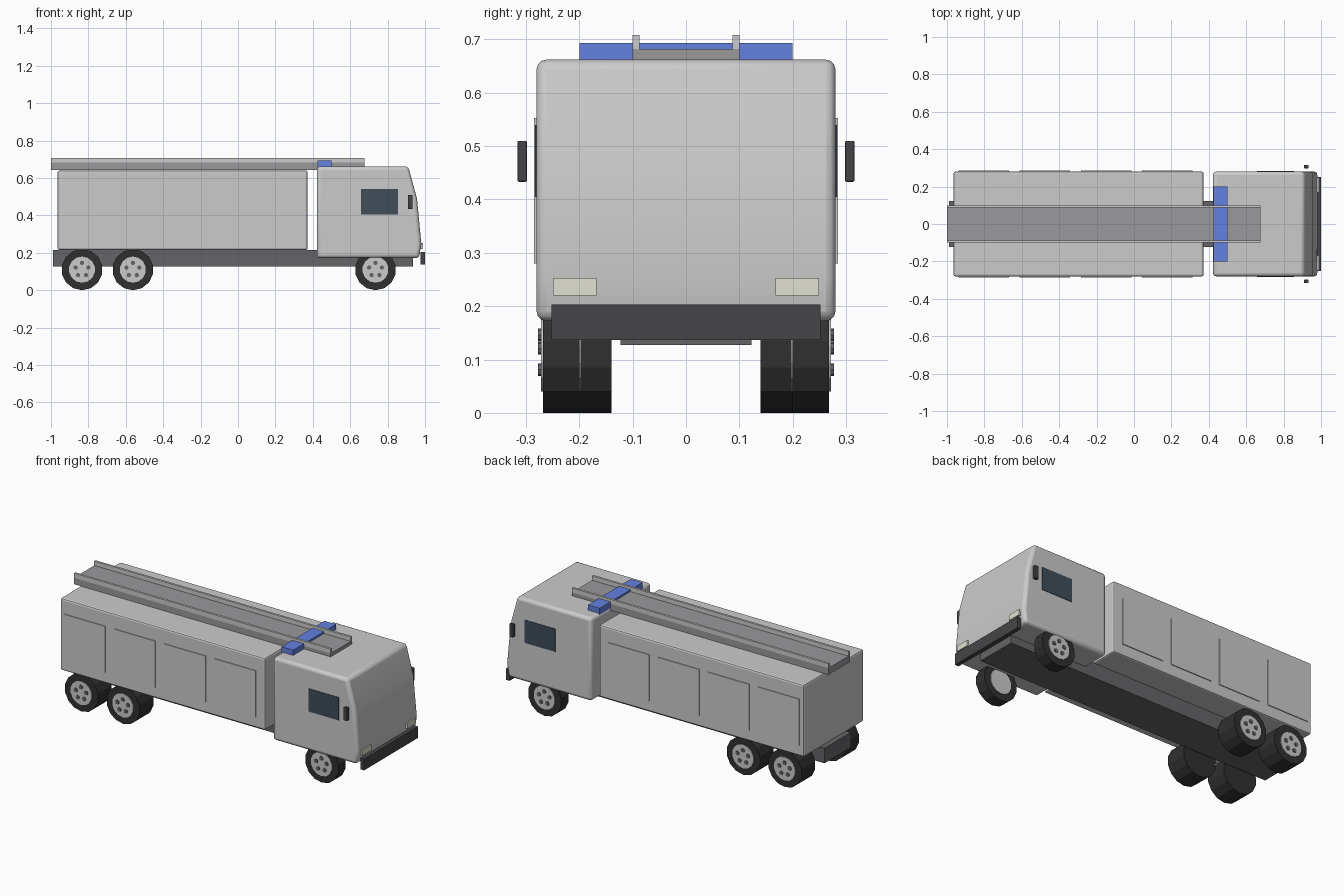
import bpy, bmesh
from math import radians, sin, cos, pi

if "Cube" in bpy.data.objects:
    bpy.data.objects.remove(bpy.data.objects["Cube"])


def mat(name, rgb):
    m = bpy.data.materials.new(name)
    m.diffuse_color = (*rgb, 1)
    m.use_nodes = True
    m.node_tree.nodes["Principled BSDF"].inputs["Base Color"].default_value = m.diffuse_color
    return m


RUBBER = mat("rubber", (0.03, 0.03, 0.03))
FRAME = mat("frame", (0.13, 0.13, 0.14))
TRIM = mat("trim", (0.06, 0.06, 0.065))
GLASS = mat("glass", (0.05, 0.075, 0.1))
BLUE = mat("blue", (0.13, 0.22, 0.75))
LAMP = mat("lamp", (0.75, 0.75, 0.65))
METAL = mat("metal", (0.32, 0.32, 0.34))


def finish(ob, material=None, bevel=0, segments=2):
    if material:
        ob.data.materials.append(material)
    if bevel:
        b = ob.modifiers.new("bevel", 'BEVEL')
        b.width, b.segments = bevel, segments
        b.limit_method, b.angle_limit = 'ANGLE', radians(30)
    return ob


def box(name, x, y, z, material=None, bevel=0, segments=2):
    bpy.ops.mesh.primitive_cube_add(
        size=1, location=(sum(x) / 2, sum(y) / 2, sum(z) / 2))
    ob = bpy.context.object
    ob.name = name
    ob.scale = (x[1] - x[0], y[1] - y[0], z[1] - z[0])
    bpy.ops.object.transform_apply(location=False, rotation=False, scale=True)
    return finish(ob, material, bevel, segments)


def pair(name, x, y, z, *args):
    box(name + "_right", x, (-y[1], -y[0]), z, *args)
    box(name + "_left", x, y, z, *args)


def disc(name, x, y, z, r, sides, material=None):
    bpy.ops.mesh.primitive_cylinder_add(
        vertices=sides, radius=r, depth=abs(y[1] - y[0]),
        location=(x, sum(y) / 2, z), rotation=(pi / 2, 0, 0))
    bpy.context.object.name = name
    return finish(bpy.context.object, material)


# Cab: side profile extruded across the width
profile = [(0.422, 0.172), (0.968, 0.172), (0.98, 0.25),
           (0.957, 0.49), (0.91, 0.662), (0.422, 0.662)]
bm = bmesh.new()
face = bm.faces.new([bm.verts.new((x, -0.28, z)) for x, z in profile])
side = bmesh.ops.extrude_face_region(bm, geom=[face])["geom"]
bmesh.ops.translate(bm, vec=(0, 0.56, 0),
                    verts=[v for v in side if isinstance(v, bmesh.types.BMVert)])
bmesh.ops.recalc_face_normals(bm, faces=bm.faces)
mesh = bpy.data.meshes.new("cab")
bm.to_mesh(mesh)
bm.free()
cab = bpy.data.objects.new("cab", mesh)
bpy.context.collection.objects.link(cab)
finish(cab)
b = cab.modifiers.new("bevel", 'BEVEL')
b.width, b.segments = 0.018, 3
b.limit_method, b.angle_limit = 'ANGLE', radians(40)
bpy.context.view_layer.objects.active = cab
cab.select_set(True)
bpy.ops.object.shade_smooth_by_angle(angle=radians(35))

# Chassis and equipment body
box("chassis", (-0.99, 0.935), (-0.123, 0.123), (0.127, 0.215), FRAME)
box("equipment_body", (-0.965, 0.372), (-0.28, 0.28), (0.215, 0.64), None, 0.01)

# Roller shutters along both sides
for i in range(4):
    x = -0.938 + i * 0.327
    pair(f"shutter_{i}", (x, x + 0.27), (0.27, 0.285), (0.28, 0.553))

# Cab fittings
pair("side_window", (0.657, 0.856), (0.27, 0.283), (0.405, 0.54), GLASS)
pair("mirror", (0.908, 0.934), (0.298, 0.316), (0.433, 0.51), TRIM, 0.003)
pair("headlight", (0.965, 0.988), (0.168, 0.249), (0.22, 0.253), LAMP)
box("front_bumper", (0.976, 1.0), (-0.252, 0.252), (0.137, 0.203), TRIM)
box("light_bar", (0.424, 0.5), (-0.2, 0.2), (0.655, 0.693), BLUE)

# Roof ladder: flat bed with two raised rails
box("ladder_bed", (-1.0, 0.675), (-0.1, 0.1), (0.643, 0.682), METAL)
pair("ladder_rail", (-1.0, 0.675), (0.087, 0.1), (0.68, 0.708))

# Wheels: narrow at the front, wide at the rear
for axle, x, inner in (("front", 0.735, 0.2), ("mid", -0.562, 0.14),
                       ("rear", -0.834, 0.14)):
    for label, s in (("right", -1), ("left", 1)):
        tag = f"{axle}_{label}"
        disc("tyre_" + tag, x, (s * inner, s * 0.268), 0.11, 0.11, 14, RUBBER)
        rim_in = inner - 0.003 if axle == "front" else 0.25
        disc("rim_" + tag, x, (s * rim_in, s * 0.272), 0.11, 0.07, 14)
        for k in range(5):
            a = 2 * pi * k / 5 + pi / 2
            disc(f"bolt_{tag}_{k}", x + 0.036 * cos(a), (s * 0.26, s * 0.277),
                 0.11 + 0.036 * sin(a), 0.012, 8, FRAME)
